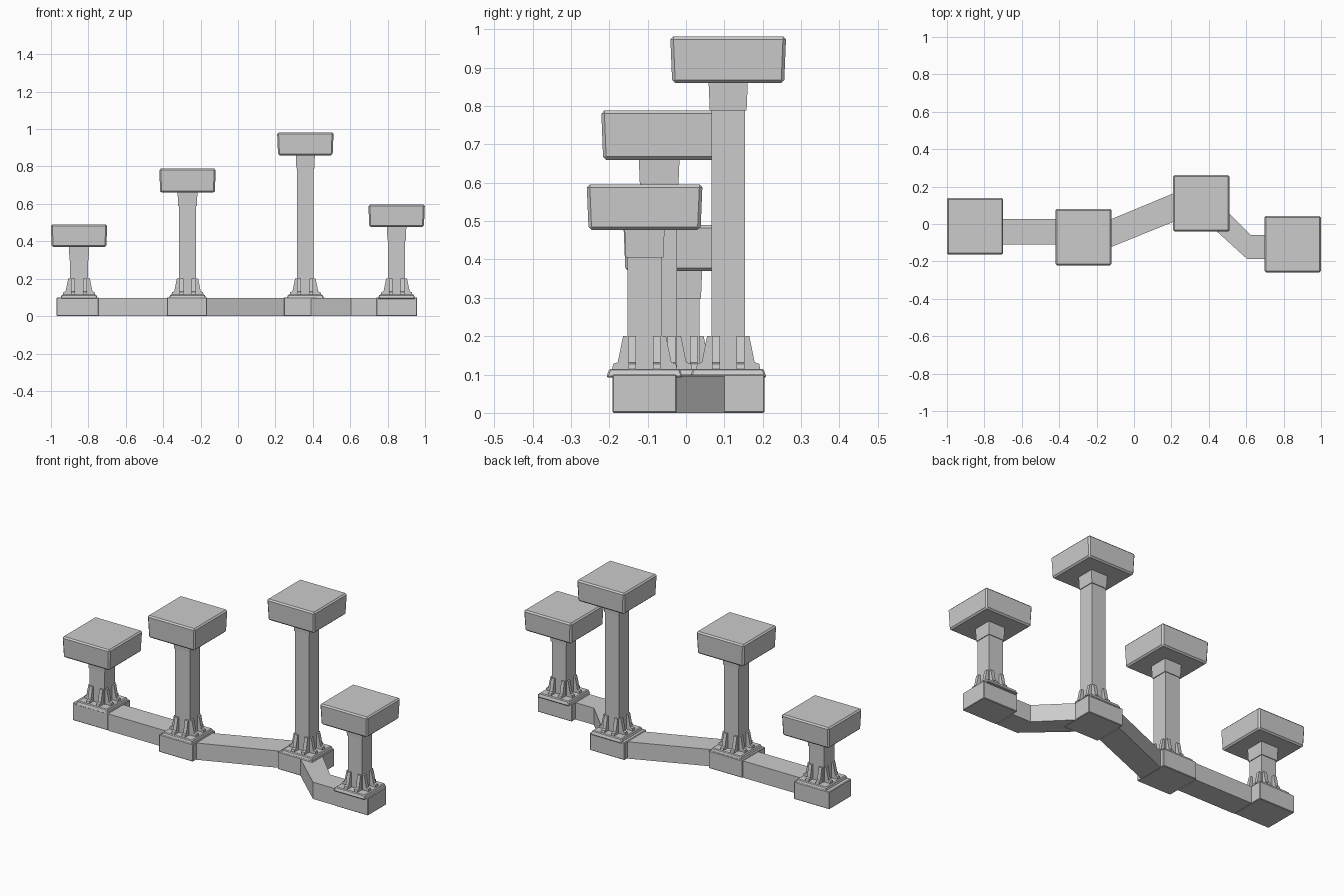
import bpy, bmesh, math
from mathutils import Matrix

if "Cube" in bpy.data.objects:
    bpy.data.objects.remove(bpy.data.objects["Cube"])


def finish(name, bm, bevel=0.0):
    bmesh.ops.recalc_face_normals(bm, faces=bm.faces)
    me = bpy.data.meshes.new(name)
    bm.to_mesh(me)
    bm.free()
    ob = bpy.data.objects.new(name, me)
    bpy.context.collection.objects.link(ob)
    if bevel:
        m = ob.modifiers.new("bevel", 'BEVEL')
        m.width = bevel
        m.segments = 1
    return ob


def prism(name, pts, z0, z1, bevel=0.0):
    """Extrude a plan outline from z0 to z1."""
    bm = bmesh.new()
    f = bm.faces.new([bm.verts.new((x, y, z0)) for x, y in pts])
    r = bmesh.ops.extrude_face_region(bm, geom=[f])
    for v in r['geom']:
        if isinstance(v, bmesh.types.BMVert):
            v.co.z = z1
    return finish(name, bm, bevel)


def taper(name, x, y, z0, z1, h0, h1, bevel=0.0):
    """Square block with half-widths h0 at the bottom and h1 at the top."""
    bm = bmesh.new()
    bmesh.ops.create_cone(bm, cap_ends=True, segments=4, radius1=h0 * math.sqrt(2),
                          radius2=h1 * math.sqrt(2), depth=z1 - z0,
                          matrix=Matrix.Translation((x, y, (z0 + z1) / 2))
                          @ Matrix.Rotation(math.pi / 4, 4, 'Z'))
    return finish(name, bm, bevel)


def gussets(name, x, y, half):
    """Two sloping fins on each of the four faces of a column."""
    bm = bmesh.new()
    profile = [(half - .005, .112), (half + .04, .112), (half + .037, .128),
               (half + .025, .132), (half + .011, .2), (half - .005, .2)]
    for k in range(4):
        rot = Matrix.Translation((x, y, 0)) @ Matrix.Rotation(k * math.pi / 2, 4, 'Z')
        for s in (-1, 1):
            sides = []
            for off in (.022, .042):
                vs = [bm.verts.new((r, s * off, z)) for r, z in profile]
                bmesh.ops.transform(bm, matrix=rot, verts=vs)
                sides.append(vs)
            a, b = sides
            bm.faces.new(a)
            bm.faces.new(b[::-1])
            for i in range(len(a)):
                j = (i + 1) % len(a)
                bm.faces.new((a[i], b[i], b[j], a[j]))
    finish(name, bm)


# Posts: x, y, underside of cap, top of cap, column half-width
posts = [(-.85, -.012, .37, .49, .047), (-.27, -.07, .66, .788, .046),
         (.36, .11, .86, .982, .044), (.848, -.108, .477, .596, .045)]
for n, (x, y, zc, zt, h) in enumerate(posts, 1):
    taper(f"cap_{n}", x, y, zc, zt, .146, .151, .008)
    taper(f"collar_{n}", x, y, zc - .072, zc, h + .004, h + .007)
    taper(f"column_{n}", x, y, .1, zc - .07, h, h)
    taper(f"base_plate_{n}", x, y, .092, .115, .1, .092, .004)
    gussets(f"gussets_{n}", x, y, h)

# Base blocks: x0, x1, y0, y1
for n, (x0, x1, y0, y1) in enumerate([(-.97, -.745, -.11, .09), (-.38, -.165, -.172, .033),
                                      (.245, .465, .008, .205), (.74, .957, -.192, -.025)], 1):
    prism(f"base_block_{n}", [(x0, y0), (x1, y0), (x1, y1), (x0, y1)], 0, .1, .003)

# Connecting beams
prism("beam_left", [(-.745, -.11), (-.38, -.11), (-.38, .027), (-.745, .027)], 0, .096)
prism("beam_middle", [(-.165, -.14), (.245, .025), (.245, .178), (-.165, .008)], 0, .096)
prism("beam_right", [(.39, .008), (.605, -.187), (.74, -.187), (.74, -.06),
                     (.625, -.06), (.465, .1), (.465, .008)], 0, .096)
